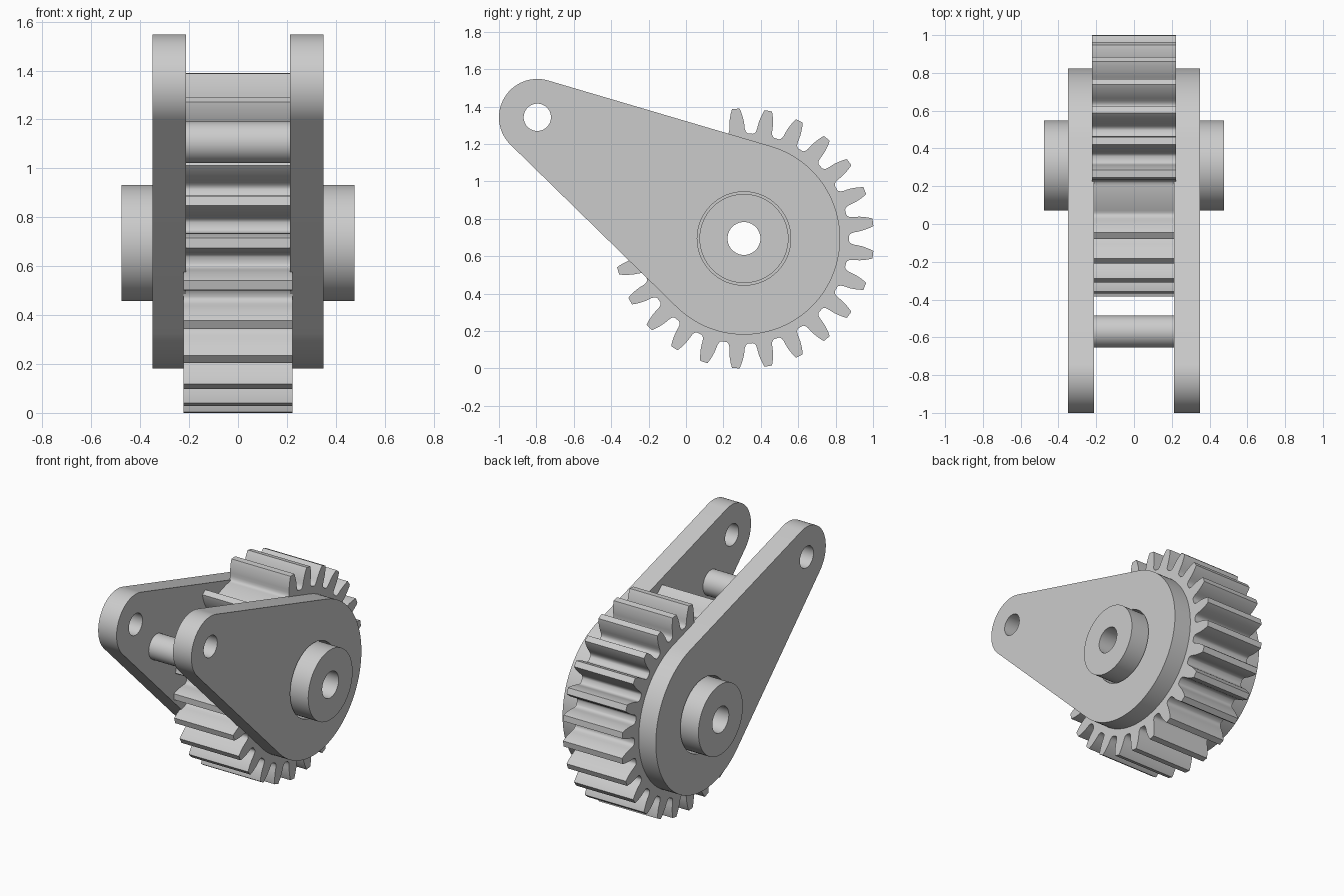
import bpy
import bmesh
from math import radians, degrees, cos, sin, acos, asin, atan2, hypot

cube = bpy.data.objects.get("Cube")
if cube:
    bpy.data.objects.remove(cube)

grey = bpy.data.materials.new("light grey")
grey.use_nodes = True
colour = (0.6, 0.6, 0.6, 1)
grey.diffuse_color = colour
grey.node_tree.nodes["Principled BSDF"].inputs["Base Color"].default_value = colour

# Shared layout in the side plane (y, z)
AXLE = (0.31, 0.695)
EYE = (-0.795, 1.343)
PIN = (-0.57, 1.107)
BIG_R, EYE_R, BORE_R, HUB_R = 0.514, 0.205, 0.088, 0.238
GEAR_HALF, PLATE_IN, PLATE_OUT, HUB_OUT = 0.222, 0.212, 0.35, 0.477


def arc(centre, radius, start=0, end=360, steps=64):
    """Points along an arc; a full turn leaves out the repeated last point."""
    full = abs(end - start) == 360
    count = steps if full else steps + 1
    points = []
    for i in range(count):
        a = radians(start + (end - start) * i / steps)
        points.append((centre[0] + radius * cos(a), centre[1] + radius * sin(a)))
    return points


def slab(name, loops, x0, x1):
    """Fill an outline with holes in the y-z plane and extrude it along x."""
    bm = bmesh.new()
    edges = []
    for loop in loops:
        verts = [bm.verts.new((x0, y, z)) for y, z in loop]
        for i, v in enumerate(verts):
            edges.append(bm.edges.new((v, verts[i - 1])))
    bmesh.ops.triangle_fill(bm, use_beauty=True, edges=edges)
    result = bmesh.ops.extrude_face_region(bm, geom=bm.faces[:], use_keep_orig=True)
    moved = [g for g in result["geom"] if isinstance(g, bmesh.types.BMVert)]
    bmesh.ops.translate(bm, verts=moved, vec=(x1 - x0, 0, 0))
    bmesh.ops.recalc_face_normals(bm, faces=bm.faces[:])
    mesh = bpy.data.meshes.new(name)
    bm.to_mesh(mesh)
    bm.free()
    mesh.materials.append(grey)
    obj = bpy.data.objects.new(name, mesh)
    bpy.context.collection.objects.link(obj)
    bpy.ops.object.select_all(action="DESELECT")
    obj.select_set(True)
    bpy.context.view_layer.objects.active = obj
    bpy.ops.object.shade_smooth_by_angle(angle=radians(32))
    return obj


# Gear outline: rounded tooth flanks as (radius, half width), one tooth left out
TEETH, MISSING, ROOT = 25, 7, 0.562
FLANK = [(0.562, 0.057), (0.566, 0.050), (0.575, 0.044), (0.59, 0.041),
         (0.61, 0.040), (0.63, 0.038), (0.65, 0.034), (0.67, 0.029),
         (0.685, 0.024), (0.695, 0.020)]
step = 360 / TEETH
gear_outline = []
for tooth in range(TEETH):
    middle = (tooth + 0.5) * step
    if tooth == MISSING:
        gear_outline += arc(AXLE, ROOT, middle - step / 2, middle + step / 2, 8)
        continue
    sides = [(r, -w) for r, w in FLANK] + [(r, w) for r, w in reversed(FLANK)]
    for r, w in sides:
        a = radians(middle) + asin(w / r)
        gear_outline.append((AXLE[0] + r * cos(a), AXLE[1] + r * sin(a)))
slab("gear", [gear_outline, arc(AXLE, BORE_R)], -GEAR_HALF, GEAR_HALF)

# Side plate outline: two arcs joined by their common tangents
dy, dz = EYE[0] - AXLE[0], EYE[1] - AXLE[1]
heading = degrees(atan2(dz, dy))
spread = degrees(acos((BIG_R - EYE_R) / hypot(dy, dz)))
plate_outline = (arc(AXLE, BIG_R, heading + spread, heading - spread + 360, 72)
                 + arc(EYE, EYE_R, heading - spread, heading + spread, 36))
plate_holes = [arc(EYE, 0.073, steps=48), arc(AXLE, 0.25)]

for side, s in (("left", 1), ("right", -1)):
    slab(side + "_plate", [plate_outline] + plate_holes, s * PLATE_IN, s * PLATE_OUT)
    slab(side + "_hub", [arc(AXLE, HUB_R), arc(AXLE, BORE_R)],
         s * GEAR_HALF, s * HUB_OUT)

# Pin between the plates
slab("cross_pin", [arc(PIN, 0.085, steps=48)], -PLATE_IN, PLATE_IN)
